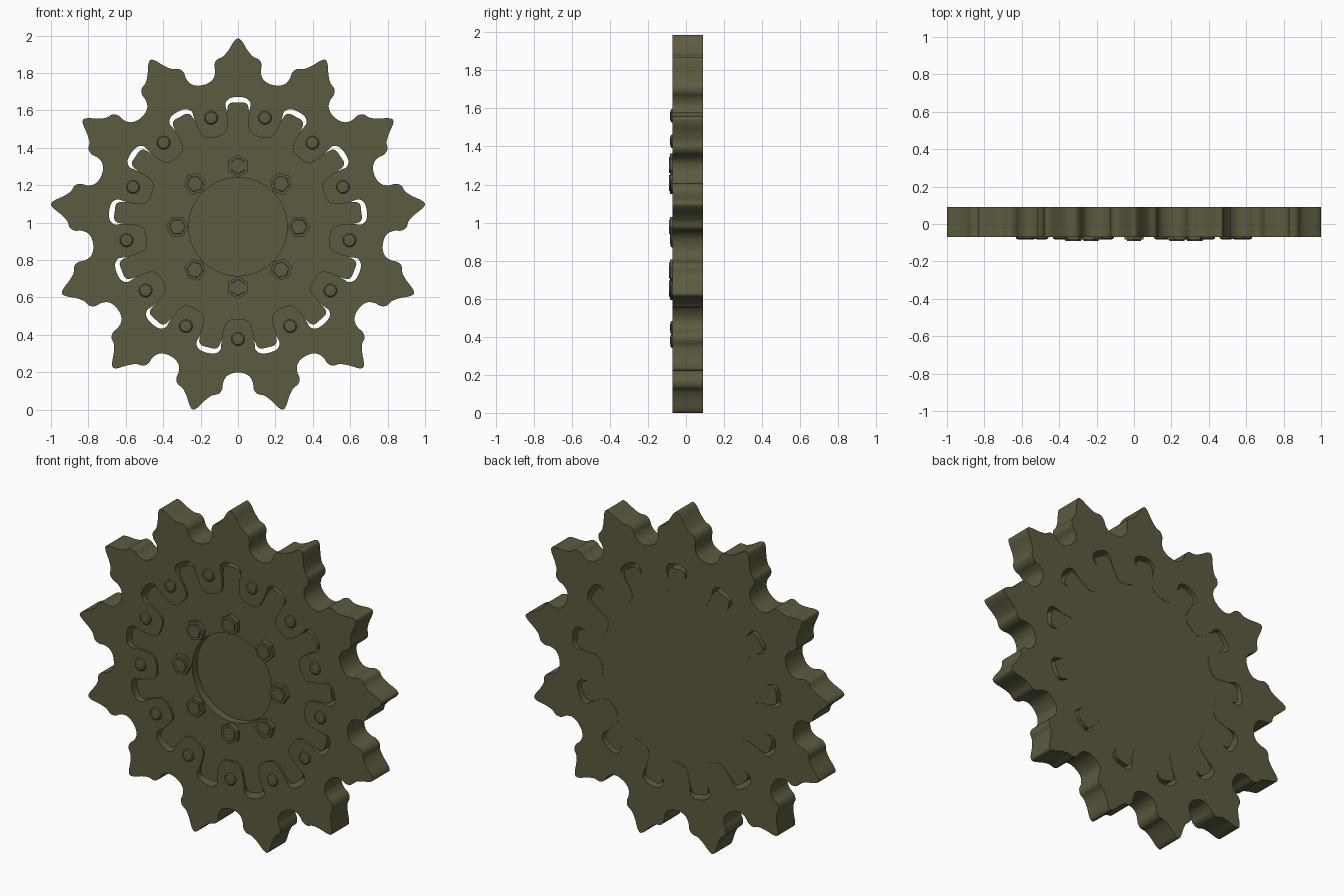
import bpy, bmesh, math
from mathutils import Vector, Matrix

if "Cube" in bpy.data.objects:
    bpy.data.objects.remove(bpy.data.objects["Cube"])

N = 13                      # teeth
PITCH = 2 * math.pi / N
CZ = 0.978                  # wheel centre height

mat = bpy.data.materials.new("olive_metal")
mat.diffuse_color = (0.107, 0.103, 0.05, 1)
mat.use_nodes = True
mat.node_tree.nodes["Principled BSDF"].inputs["Base Color"].default_value = mat.diffuse_color


def radial_loop(half, sub=4):
    """Mirror a half-tooth profile (lateral, radius), repeat it N times, smooth it."""
    unit = [(-x, r) for x, r in reversed(half[1:-1])] + half
    pts = []
    for k in range(N):
        a = k * PITCH
        c, s = math.cos(a), math.sin(a)
        pts += [Vector((x * c + r * s, r * c - x * s)) for x, r in unit]
    out, n = [], len(pts)
    for i in range(n):
        p0, p1, p2, p3 = (pts[(i + j) % n] for j in (-1, 0, 1, 2))
        for j in range(sub):
            t = j / sub
            out.append(0.5 * (2 * p1 + (p2 - p0) * t
                              + (2 * p0 - 5 * p1 + 4 * p2 - p3) * t * t
                              + (3 * p1 - p0 - 3 * p2 + p3) * t ** 3))
    return out


def circle(r, n=64):
    return [Vector((r * math.cos(2 * math.pi * i / n), r * math.sin(2 * math.pi * i / n))) for i in range(n)]


def finish(bm, name):
    bmesh.ops.recalc_face_normals(bm, faces=bm.faces)
    me = bpy.data.meshes.new(name)
    bm.to_mesh(me)
    bm.free()
    ob = bpy.data.objects.new(name, me)
    bpy.context.collection.objects.link(ob)
    me.materials.append(mat)
    ob.location.z = CZ
    bpy.ops.object.select_all(action='DESELECT')
    ob.select_set(True)
    bpy.context.view_layer.objects.active = ob
    bpy.ops.object.shade_smooth_by_angle(angle=math.radians(32))
    return ob


def plate(name, loops, y0, y1):
    """Fill outline loops (outer plus holes) and extrude from y0 to y1."""
    bm = bmesh.new()
    edges = []
    for loop in loops:
        vs = [bm.verts.new((p.x, y0, p.y)) for p in loop]
        edges += [bm.edges.new((vs[i - 1], vs[i])) for i in range(len(vs))]
    bmesh.ops.triangle_fill(bm, edges=edges, use_beauty=True, normal=(0, -1, 0))
    ext = bmesh.ops.extrude_face_region(bm, geom=bm.faces[:])
    moved = [v for v in ext['geom'] if isinstance(v, bmesh.types.BMVert)]
    bmesh.ops.translate(bm, verts=moved, vec=(0, y1 - y0, 0))
    return finish(bm, name)


def studs(name, count, radius, start, tiers, sides):
    """Ring of turned studs; tiers = (y, radius) rings, capped at the front."""
    bm = bmesh.new()
    for k in range(count):
        a = start + k * 2 * math.pi / count
        rot = Matrix.Rotation(-a, 4, 'Y')
        rings = []
        for y, r in tiers:
            rings.append([bm.verts.new(rot @ Vector((radius + r * math.cos(2 * math.pi * i / sides), y,
                                                     r * math.sin(2 * math.pi * i / sides))))
                          for i in range(sides)])
        for lo, hi in zip(rings, rings[1:]):
            for i in range(sides):
                bm.faces.new((lo[i - 1], lo[i], hi[i], hi[i - 1]))
        bm.faces.new(rings[0])
        bm.faces.new(rings[-1])
    return finish(bm, name)


h = PITCH / 2


def valley(lat, r):
    """Point given from the valley centre line, returned in the tooth frame."""
    return (r * math.sin(h) - lat * math.cos(h), r * math.cos(h) + lat * math.sin(h))


# toothed outer ring with slotted inner edge
tooth = [(0, 1.007), (0.022, 0.99), (0.05, 0.945), (0.08, 0.91), (0.113, 0.893),
         valley(0.084, 0.868), valley(0.08, 0.835), valley(0.064, 0.803), valley(0.035, 0.785), valley(0, 0.78)]
base = [(0.058, 0.60), (0.056, 0.55), (0.06, 0.517), (0.077, 0.495), valley(0, 0.493)]
slot = [(0, 0.694), (0.045, 0.686), (0.067, 0.66), (0.063, 0.63)] + base
plate("toothed_ring", [radial_loop(tooth), radial_loop(slot)], -0.07, 0.09)

# lobed hub with a shallow round recess
lobe = [(0, 0.664), (0.035, 0.663), (0.052, 0.65), (0.057, 0.63)] + base
hub_front = -0.058
plate("hub_front_plate", [radial_loop(lobe), circle(0.263)], hub_front, -0.01)
plate("hub_back_plate", [radial_loop(lobe)], -0.01, 0.088)

# hexagonal hub bolts and round ring rivets
studs("hub_bolts", 8, 0.325, 0, [(-0.05, 0.06), (-0.083, 0.06), (-0.083, 0.044), (-0.09, 0.042)], 6)
studs("ring_rivets", N, 0.6, math.pi / 2 + h, [(-0.065, 0.036), (-0.075, 0.036), (-0.081, 0.03), (-0.083, 0.018)], 20)
